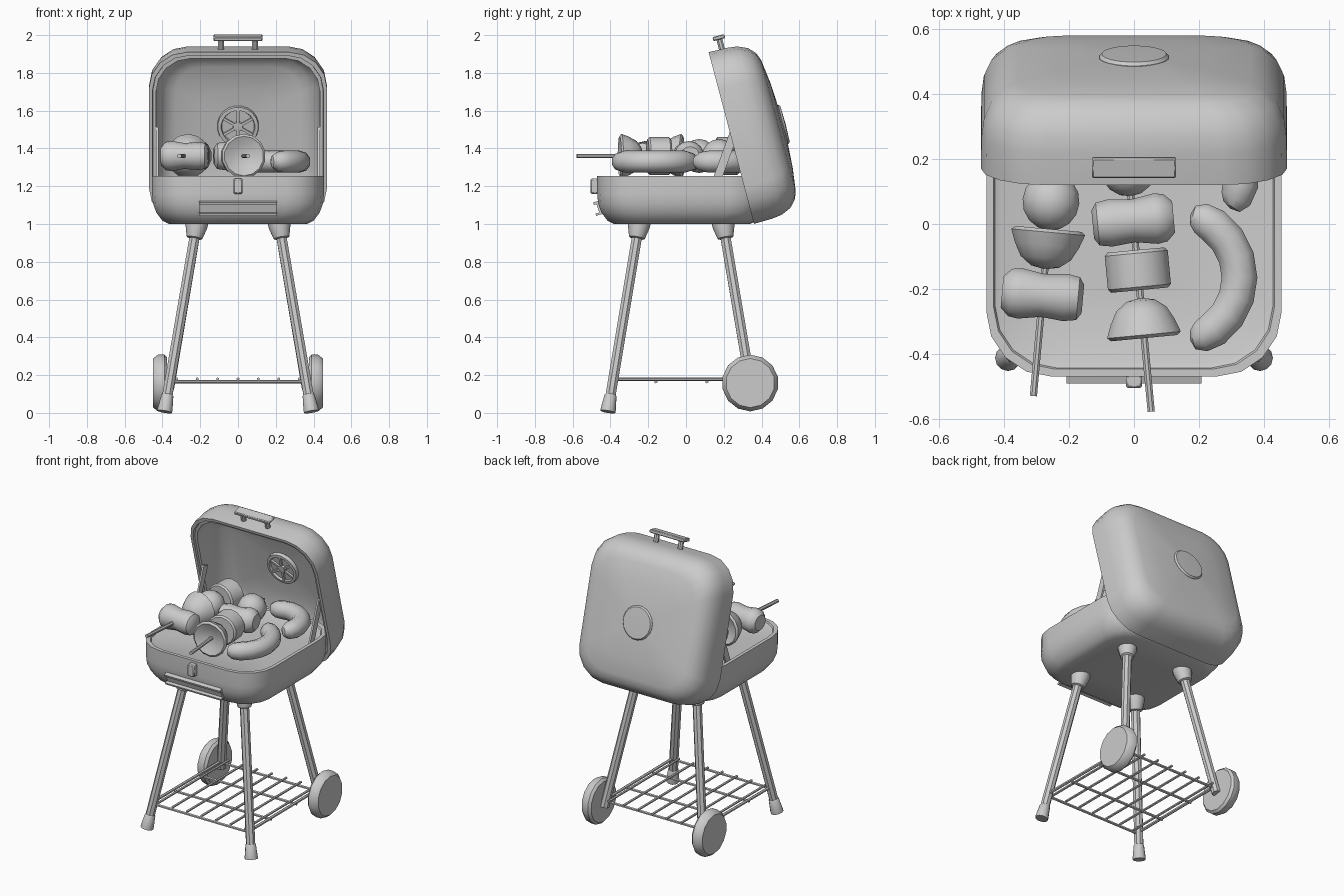
import bpy, bmesh
from math import sin, cos, pi, radians
from mathutils import Matrix, Vector

if "Cube" in bpy.data.objects:
    bpy.data.objects.remove(bpy.data.objects["Cube"])


def finish(name, bm, mat=Matrix()):
    bm.transform(mat)
    bmesh.ops.remove_doubles(bm, verts=bm.verts, dist=1e-5)
    bmesh.ops.recalc_face_normals(bm, faces=bm.faces)
    me = bpy.data.meshes.new(name)
    bm.to_mesh(me)
    bm.free()
    ob = bpy.data.objects.new(name, me)
    bpy.context.collection.objects.link(ob)
    return ob


def bridge(bm, rings):
    for a, b in zip(rings, rings[1:]):
        n = len(a)
        for i in range(n):
            bm.faces.new((a[i], a[(i + 1) % n], b[(i + 1) % n], b[i]))


def lathe_bm(profile, sides):
    """Revolve (radius, height) points around local z."""
    bm = bmesh.new()
    rings = [[bm.verts.new((max(r, 1e-7) * cos(2 * pi * (i + .5) / sides),
                            max(r, 1e-7) * sin(2 * pi * (i + .5) / sides), t))
              for i in range(sides)] for r, t in profile]
    bridge(bm, rings)
    return bm


def lathe(name, profile, loc=(0, 0, 0), axis=(0, 0, 1), sides=12, pre=Matrix()):
    m = Matrix.Translation(loc) @ Vector(axis).to_track_quat('Z', 'Y').to_matrix().to_4x4()
    return finish(name, lathe_bm(profile, sides), pre @ m)


def rod(name, a, b, r0, r1=None, sides=8, pre=Matrix()):
    r1 = r1 or r0
    d = Vector(b) - Vector(a)
    return lathe(name, [(0, 0), (r0, 0), (r1, d.length), (0, d.length)], a, d, sides, pre)


def box(name, size, loc, rot=Matrix(), pre=Matrix(), bevel=0.0):
    bm = bmesh.new()
    bmesh.ops.create_cube(bm, size=1, matrix=Matrix.Diagonal((*size, 1)))
    if bevel:
        bmesh.ops.bevel(bm, geom=bm.edges[:], offset=bevel, segments=1, affect='EDGES')
    return finish(name, bm, pre @ Matrix.Translation(loc) @ rot)


def shell(name, hx, hy, r, profile, pre, seg=4):
    """Rounded-rectangle rings given as (scale, height)."""
    pts = []
    for k, (sx, sy) in enumerate(((1, 1), (-1, 1), (-1, -1), (1, -1))):
        for j in range(seg + 1):
            a = pi / 2 * (k + j / seg)
            pts.append((sx * (hx - r) + r * cos(a), sy * (hy - r) + r * sin(a)))
    bm = bmesh.new()
    rings = [[bm.verts.new((x * s, y * s, z)) for x, y in pts] for s, z in profile]
    bridge(bm, rings)
    bm.faces.new(rings[0])
    bm.faces.new(rings[-1])
    return finish(name, bm, pre)


# Bowl with stepped rim and cooking surface
shell("bowl", .455, .45, .2,
      [(.4, 1.0), (.8, 1.0), (.88, 1.018), (.95, 1.06), (.99, 1.11), (1, 1.16), (1, 1.255),
       (.95, 1.255), (.94, 1.245), (.9, 1.237), (.4, 1.237)],
      Matrix.Translation((0, -.02, 0)))

# Open lid, built flat and tilted back
LID = Matrix.Translation((0, .24, 1.455)) @ Matrix.Rotation(radians(-75.2), 4, 'X')
shell("lid", .472, .47, .2,
      [(.15, .284), (.5, .274), (.76, .258), (.85, .243), (.93, .208), (.98, .155), (.995, .1), (1, 0),
       (.96, 0), (.955, .014), (.92, .014), (.91, .1), (.87, .17), (.8, .21), (.7, .232),
       (.4, .248), (.15, .254)], LID)

# Lid handle
box("lid_handle", (.26, .022, .065), (0, -.531, .072), pre=LID, bevel=.005)
for s in (-1, 1):
    rod("handle_post", (s * .09, -.45, .072), (s * .09, -.525, .072), .017, pre=LID)

# Lid vent, outside and inside
lathe("vent_cap", [(.108, .26), (.108, .284), (.1, .294), (0, .297)], sides=20, pre=LID)
lathe("vent_ring", [(.112, .26), (.108, .23), (.09, .228), (.086, .242), (.028, .242),
                    (.024, .228), (0, .226)], sides=20, pre=LID)
for k in range(6):
    rot = Matrix.Rotation(k * pi / 3 + pi / 6, 4, 'Z')
    box("vent_spoke", (.065, .014, .016), rot @ Vector((.055, 0, .238)), rot, LID)

# Lid struts
for s in (-1, 1):
    box("lid_strut", (.012, .045, .28), (s * .428, .215, 1.375), Matrix.Rotation(radians(-20), 4, 'X'))

# Front latch and tray
box("latch", (.05, .045, .08), (0, -.483, 1.2), bevel=.006)
tilt = Matrix.Rotation(radians(18), 4, 'X')
box("tray_panel", (.41, .02, .07), (0, -.457, 1.085), tilt)
box("tray_top_lip", (.415, .045, .014), (0, -.468, 1.114), tilt)
box("tray_bottom_lip", (.415, .045, .012), (0, -.456, 1.056), tilt)

# Legs, sockets, feet and wheels
for s in (-1, 1):
    front_top, front_low = Vector((s * .218, -.248, 1.0)), Vector((s * .388, -.413, .01))
    back_top, back_low = Vector((s * .218, .197, 1.0)), Vector((s * .365, .345, .13))
    for top, low, tag in ((front_top, front_low, "front"), (back_top, back_low, "back")):
        rod(tag + "_leg", low, top, .029)
        d = (low - top).normalized()
        lathe(tag + "_leg_socket", [(0, -.02), (.06, -.02), (.058, .015), (.042, .075), (.03, .08)],
              top, d)
    up = (front_top - front_low).normalized()
    lathe("foot", [(0, -.004), (.04, -.004), (.04, .01), (.032, .085), (.028, .09)], front_low, up)
    lathe("wheel", [(0, -.037), (.135, -.037), (.15, -.022), (.15, .012), (.13, .037), (0, .037)],
          (s * .412, .34, .158), (s, 0, 0), 14)
    rod("shelf_side_bar", (s * .362, -.388, .178), (s * .358, .338, .178), .01, sides=6)

# Wire shelf
for i in range(-3, 4):
    rod("shelf_wire", (i * .108, -.39, .18), (i * .108, .36, .18), .008, sides=6)
for y in (-.388, -.16, .11, .338):
    rod("shelf_cross_wire", (-.36, y, .165), (.36, y, .165), .009, sides=6)

# Skewers with food
MEAT = [(0, -.125), (.045, -.125), (.068, -.11), (.075, -.07), (.068, 0), (.08, .07), (.075, .1),
        (.05, .125), (0, .125)]
DOME = [(0, .065), (.045, .056), (.08, .03), (.102, -.01), (.117, -.05), (.105, -.06), (.06, -.04),
        (0, -.03)]
SLICE = [(0, -.062), (.09, -.062), (.1, -.052), (.1, .052), (.09, .062), (0, .062)]
BALL = [(.09 * sin(pi * k / 8), -.09 * cos(pi * k / 8)) for k in range(9)]


def skewer(a, b, items):
    a, b = Vector(a), Vector(b)
    rod("skewer", a, b, .012)
    lathe("skewer_tip", [(.012, 0), (0, .04)], b, b - a, 8)
    d = (b - a).normalized()
    side = Vector((d.y, -d.x, 0))
    for name, prof, y, way in items:
        p = a + d * ((y - a.y) / d.y)
        lathe(name, prof, p, side * way if prof is MEAT else d * way, 14)


skewer((-.31, -.53, 1.36), (-.235, .3, 1.36),
       [("meat_chunk", MEAT, -.22, -1), ("onion_piece", DOME, -.075, -1),
        ("mushroom", BALL, .07, 1), ("vegetable_slice", SLICE, .22, 1)])
skewer((.053, -.578, 1.36), (-.03, .3, 1.36),
       [("onion_piece", DOME, -.292, 1), ("vegetable_slice", SLICE, -.142, 1),
        ("meat_chunk", MEAT, .01, 1), ("mushroom", BALL, .175, 1)])


# Curved sausages
def sausage(cx, cy, R, mid, half, r=.058):
    L = R * radians(half)
    prof = [(0, -L), (r * .55, -L + .008), (r * .88, -L + .035)]
    prof += [(r, (L - .08) * k / 3) for k in range(-3, 4)]
    prof += [(r * .88, L - .035), (r * .55, L - .008), (0, L)]
    bm = lathe_bm(prof, 10)
    for v in bm.verts:
        a, q = radians(mid) + v.co.z / R, R + v.co.x
        v.co = (cx + q * cos(a), cy + q * sin(a), 1.33 + v.co.y)
    finish("sausage", bm)


sausage(.125, -.165, .2, 0, 76)
sausage(.16, .15, .17, 48, 85)

# Smooth shading with hard edges kept
bpy.ops.object.select_all(action='SELECT')
bpy.context.view_layer.objects.active = bpy.context.selected_objects[0]
bpy.ops.object.shade_smooth_by_angle(angle=radians(38))
